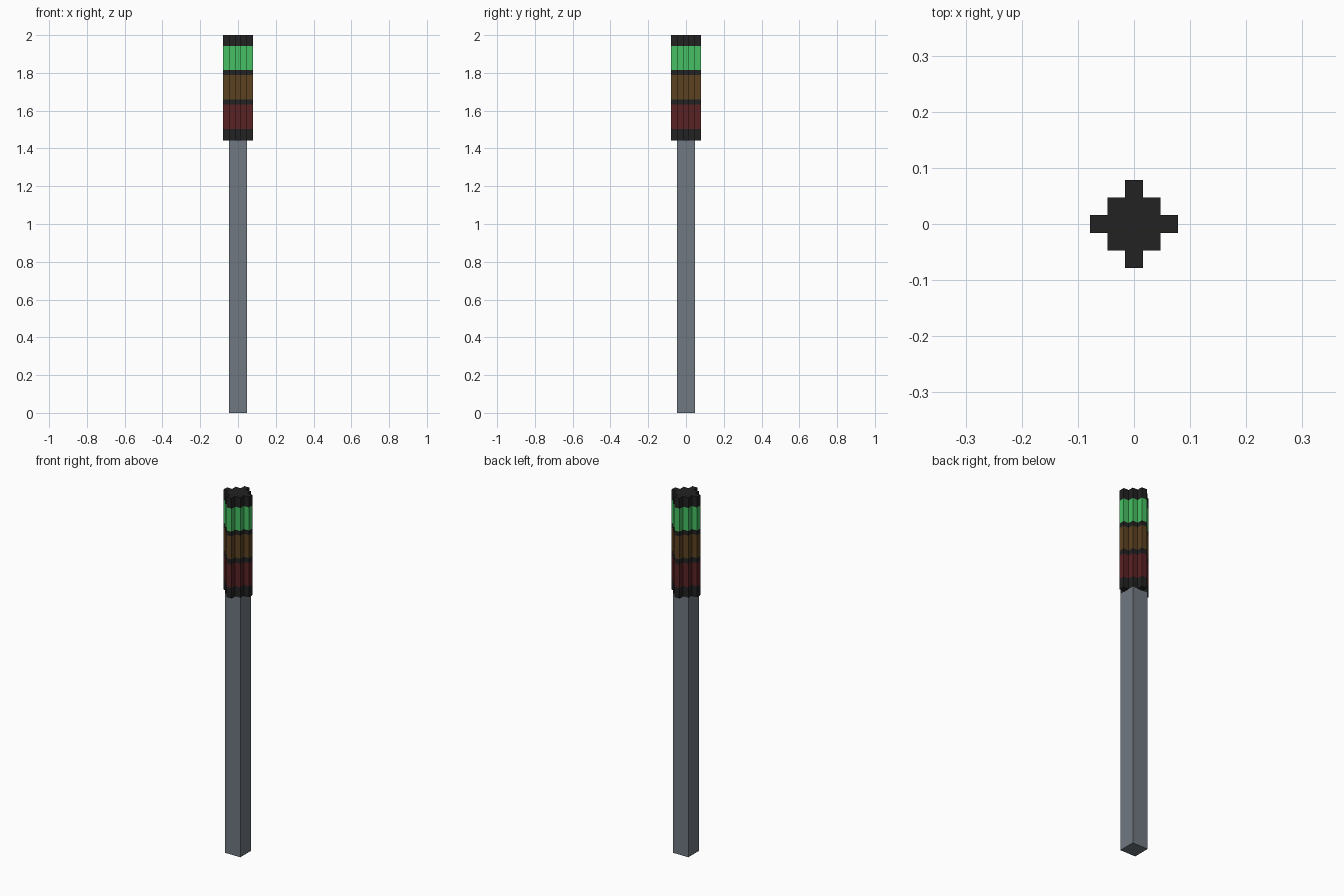
import bpy, bmesh

cube = bpy.data.objects.get("Cube")
if cube:
    bpy.data.objects.remove(cube, do_unlink=True)


def linear(c):
    c /= 255
    return c / 12.92 if c <= 0.04045 else ((c + 0.055) / 1.055) ** 2.4


def material(name, rgb):
    m = bpy.data.materials.new(name)
    col = (*[linear(c) for c in rgb], 1.0)
    m.diffuse_color = col
    m.use_nodes = True
    bsdf = m.node_tree.nodes["Principled BSDF"]
    bsdf.inputs["Base Color"].default_value = col
    bsdf.inputs["Roughness"].default_value = 0.9
    return m


BLACK = material("black housing", (34, 34, 34))
GREEN = material("green light", (70, 192, 98))
AMBER = material("unlit amber", (92, 66, 34))
RED = material("unlit red", (90, 34, 36))
GREY = material("grey pole", (112, 120, 129))


def stacked_prism(name, outline, heights, bands, cap):
    """Extrude an outline through the heights; each band has its own material."""
    bm = bmesh.new()
    mats = list(dict.fromkeys([cap, *bands]))
    rings = [[bm.verts.new((x, y, z)) for x, y in outline] for z in heights]
    n = len(outline)
    for low, high, mat in zip(rings, rings[1:], bands):
        for i in range(n):
            j = (i + 1) % n
            face = bm.faces.new((low[i], low[j], high[j], high[i]))
            face.material_index = mats.index(mat)
    bm.faces.new(rings[0][::-1])
    bm.faces.new(rings[-1])
    mesh = bpy.data.meshes.new(name)
    bm.to_mesh(mesh)
    bm.free()
    for m in mats:
        mesh.materials.append(m)
    obj = bpy.data.objects.new(name, mesh)
    bpy.context.collection.objects.link(obj)
    return obj


CORE, ARM, REACH = 0.047, 0.0157, 0.0785
HEAD_BASE = 1.443

# Square pole
square = [(-CORE, -CORE), (CORE, -CORE), (CORE, CORE), (-CORE, CORE)]
stacked_prism("pole", square, [0, HEAD_BASE], [GREY], GREY)

# Signal head: stepped cross outline, one arm turned four times
cross = []
arm = [(CORE, -CORE), (CORE, -ARM), (REACH, -ARM), (REACH, ARM), (CORE, ARM)]
for _ in range(4):
    cross += arm
    arm = [(-y, x) for x, y in arm]

stacked_prism("signal_head", cross,
              [HEAD_BASE, 1.502, 1.632, 1.66, 1.788, 1.814, 1.942, 2.0],
              [BLACK, RED, BLACK, AMBER, BLACK, GREEN, BLACK], BLACK)
